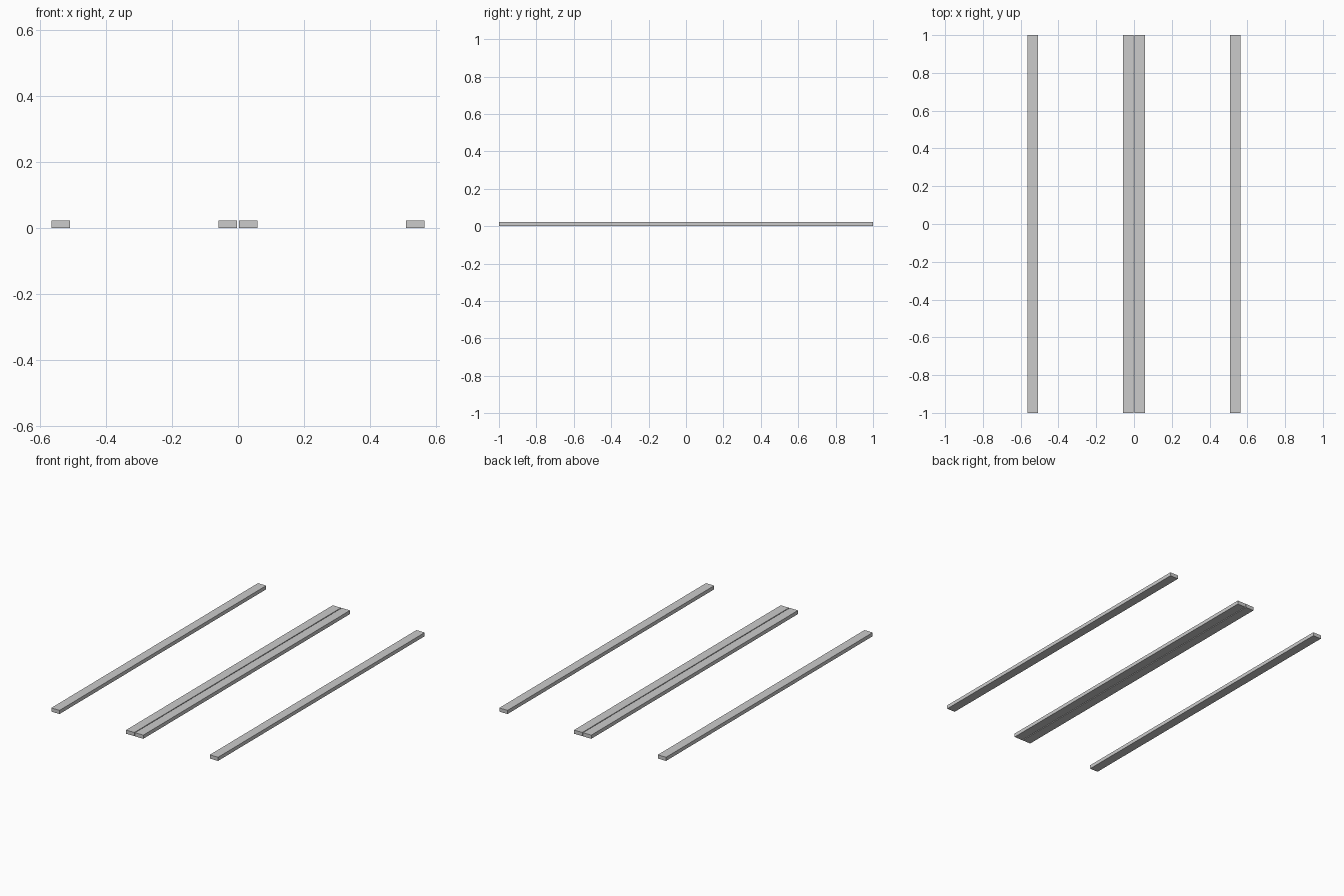
import bpy

if "Cube" in bpy.data.objects:
    bpy.data.objects.remove(bpy.data.objects["Cube"])

LENGTH = 2.0
WIDTH = 0.056
HEIGHT = 0.0225


def bar(name, x):
    bpy.ops.mesh.primitive_cube_add(size=1, location=(x, 0, HEIGHT / 2))
    ob = bpy.context.object
    ob.name = name
    ob.scale = (WIDTH, LENGTH, HEIGHT)
    bpy.ops.object.transform_apply(location=False, rotation=False, scale=True)
    return ob


# Outer bars and the close central pair, mirrored about x = 0
for side, sign in (("left", -1), ("right", 1)):
    bar(f"{side}_outer_bar", sign * 0.537)
    bar(f"{side}_inner_bar", sign * 0.0305)
